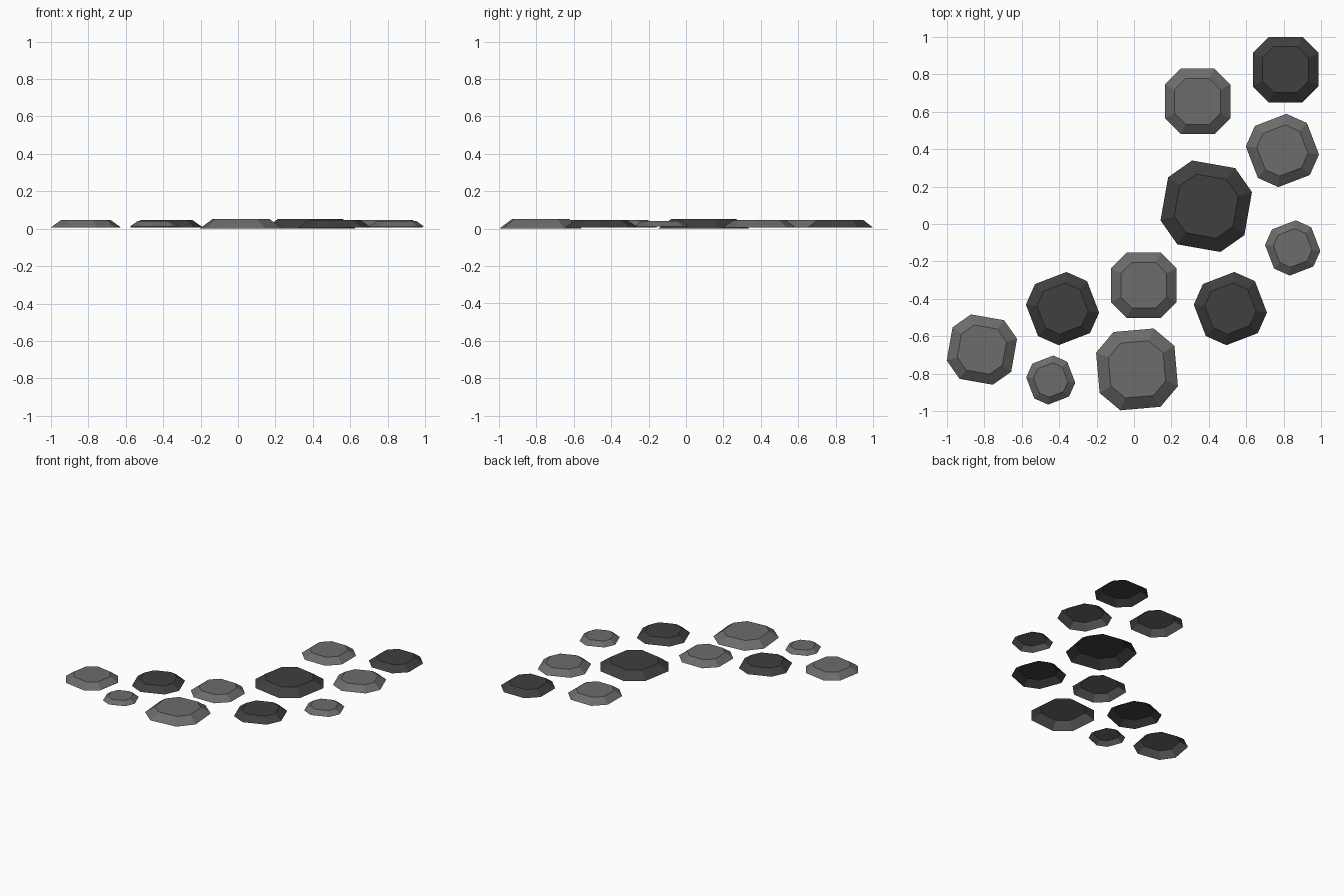
import bpy, bmesh, math
from mathutils import Matrix, Vector

if "Cube" in bpy.data.objects:
    bpy.data.objects.remove(bpy.data.objects["Cube"])


def material(name, v):
    m = bpy.data.materials.new(name)
    m.diffuse_color = (v, v, v, 1)
    m.use_nodes = True
    m.node_tree.nodes["Principled BSDF"].inputs["Base Color"].default_value = m.diffuse_color
    return m


LIGHT = material("light_stone", 0.15)
DARK = material("dark_stone", 0.05)
HALF, EDGE, TAPER, RISE = 0.175, 0.09, 0.70, 0.0204
MID_Z = 1.3 * RISE


def ring(bm, k, z):
    """Corner-cut square outline."""
    pts = []
    for i in range(4):
        r = Matrix.Rotation(math.radians(90 * i), 3, 'Z')
        for e in (-EDGE, EDGE):
            pts.append(bm.verts.new(r @ Vector((HALF * k, e * k, z))))
    return pts


def stone(i, x, y, scale, turn, mat):
    """Shallow tapered slab with flat top and open underside."""
    bm = bmesh.new()
    low, top = ring(bm, 1, -RISE), ring(bm, TAPER, RISE)
    for a in range(8):
        b = (a + 1) % 8
        bm.faces.new((low[a], low[b], top[b], top[a]))
    bm.faces.new(top)
    me = bpy.data.meshes.new(f"stepping_stone_{i}")
    bm.to_mesh(me)
    bm.free()
    me.materials.append(mat)
    ob = bpy.data.objects.new(me.name, me)
    bpy.context.collection.objects.link(ob)
    ob.location = (x, y, MID_Z)
    ob.rotation_euler.z = math.radians(turn)
    ob.scale = (scale,) * 3


# Stepping stones along the path: x, y, scale, turn, material
STONES = [
    (0.81, 0.825, 1.0, 0, DARK),
    (0.34, 0.655, 1.0, 0, LIGHT),
    (0.793, 0.393, 1.0, 21, LIGHT),
    (0.386, 0.095, 1.3, -10, DARK),
    (0.848, -0.128, 0.755, 21, LIGHT),
    (0.052, -0.327, 1.0, 0, LIGHT),
    (-0.382, -0.452, 1.0, 21, DARK),
    (0.515, -0.452, 1.0, 21, DARK),
    (-0.813, -0.671, 1.0, -10, LIGHT),
    (-0.445, -0.834, 0.67, 21, LIGHT),
    (0.016, -0.777, 1.2, 5, LIGHT),
]
for i, s in enumerate(STONES, 1):
    stone(i, *s)
